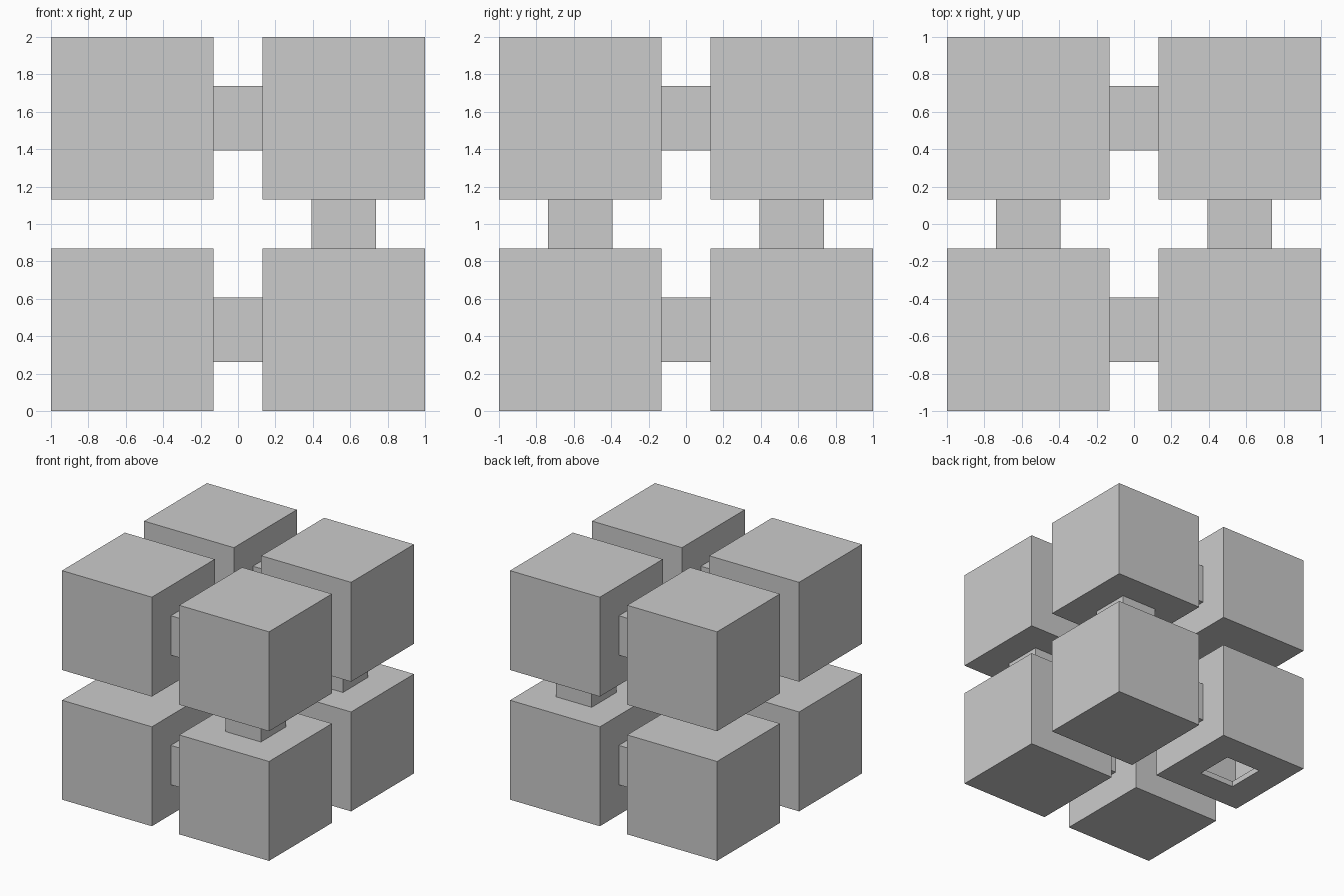
import bpy, bmesh
from mathutils import Vector, Matrix
from itertools import product

if "Cube" in bpy.data.objects:
    bpy.data.objects.remove(bpy.data.objects["Cube"])

ROOM = 0.868        # edge length of one cubic room
C = 1 - ROOM / 2    # offset of room centres from the middle
INSET = 0.262       # wall margin around a doorway
WALL = 0.05         # wall thickness

bm = bmesh.new()
doors = {}


def has_door(pos, axis):
    # Vertical passages exist only on the +x side
    return axis != 2 or pos[0] > 0


# Eight rooms, with a square doorway cut toward each linked neighbour
for pos in product((-1, 1), repeat=3):
    centre = Vector(pos) * C + Vector((0, 0, 1))
    made = bmesh.ops.create_cube(bm, size=ROOM, matrix=Matrix.Translation(centre))
    faces = list({f for v in made["verts"] for f in v.link_faces})
    targets = [(a, -pos[a]) for a in range(3) if has_door(pos, a)]
    if pos == (-1, 1, -1):
        targets.append((2, -1))     # open entrance underneath
    for axis, sign in targets:
        face = next(f for f in faces if f.normal[axis] * sign > 0.9)
        bmesh.ops.inset_individual(bm, faces=[face], thickness=INSET,
                                   use_even_offset=True)
        edges = list(face.edges)
        bmesh.ops.delete(bm, geom=[face], context='FACES_ONLY')
        faces.remove(face)
        if sign == -pos[axis]:
            key = (axis,) + tuple(pos[i] for i in range(3) if i != axis)
            doors.setdefault(key, []).append(edges)

# Square passages joining facing doorways
for pair in doors.values():
    bmesh.ops.bridge_loops(bm, edges=pair[0] + pair[1])

bmesh.ops.recalc_face_normals(bm, faces=bm.faces)
# The recalculated shell must face outward
outer = max(bm.faces, key=lambda f: f.calc_center_median().x)
if outer.normal.x < 0:
    bmesh.ops.reverse_faces(bm, faces=bm.faces)

mesh = bpy.data.meshes.new("linked_rooms")
bm.to_mesh(mesh)
bm.free()
obj = bpy.data.objects.new("linked_rooms", mesh)
bpy.context.collection.objects.link(obj)

# Hollow walls, thickened inward
solid = obj.modifiers.new("walls", 'SOLIDIFY')
solid.thickness = WALL
solid.offset = -1
solid.use_even_offset = True
solid.use_quality_normals = True
